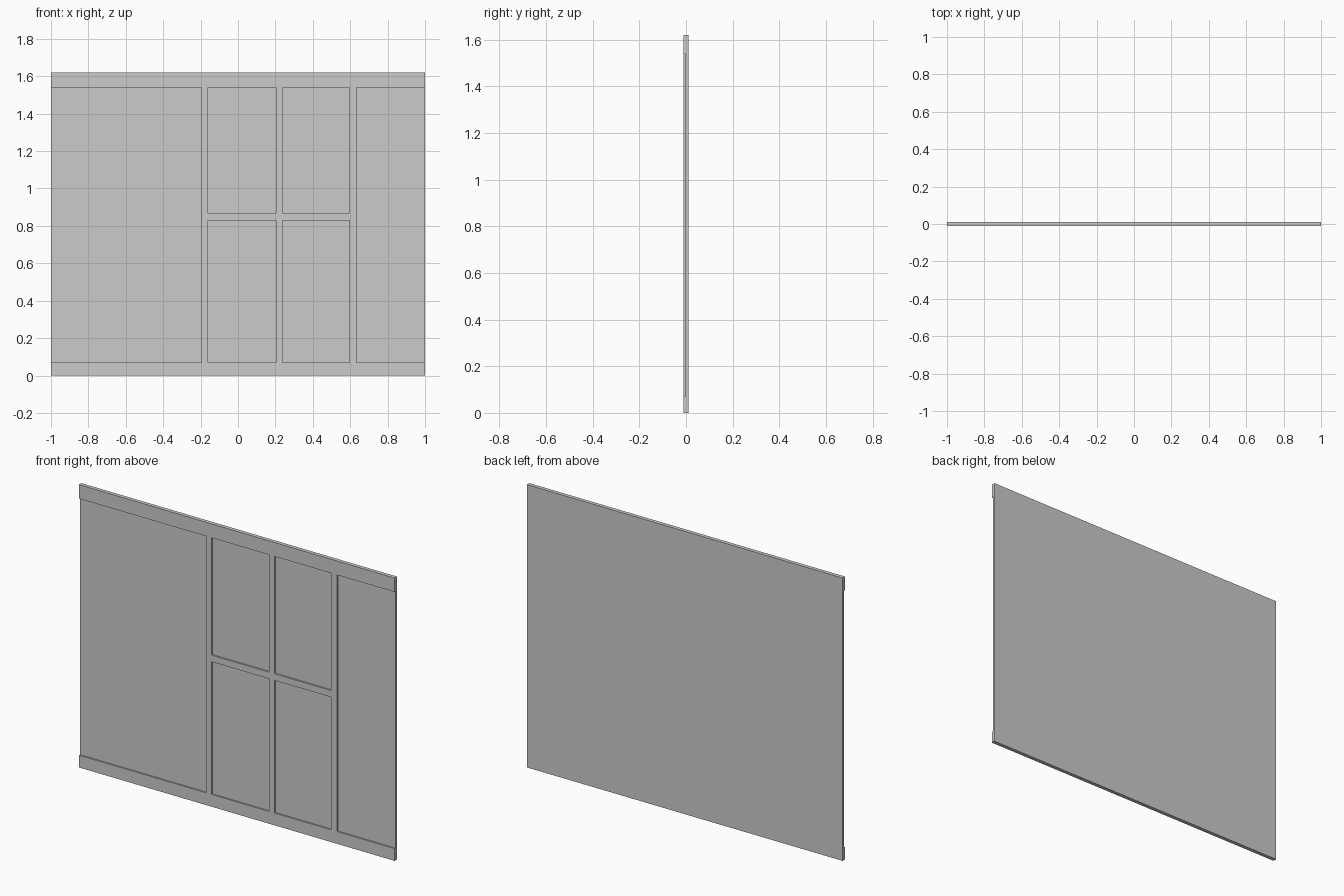
import bpy, bmesh
from math import radians

if "Cube" in bpy.data.objects:
    bpy.data.objects.remove(bpy.data.objects["Cube"])

# Grid lines of the wall: ends and uprights, rails and cross bar, recess depth
XS = [-1.0, -0.195, -0.16, 0.203, 0.238, 0.597, 0.634, 1.0]
ZS = [0.0, 0.07, 0.83, 0.868, 1.54, 1.62]
YS = [-0.011, -0.002, 0.011]


def solid(i, j, k):
    """True where the cell (x, y, z index) is filled."""
    if not (0 <= i < 7 and 0 <= j < 2 and 0 <= k < 5):
        return False
    if j == 1:                       # backing panel
        return True
    rail = k in (0, 4)               # bottom and top rails
    upright = i in (1, 3, 5)
    cross_bar = k == 2 and 1 <= i <= 5
    return rail or upright or cross_bar


# One watertight shell: a face wherever a filled cell meets empty space
bm = bmesh.new()
for i in range(7):
    for j in range(2):
        for k in range(5):
            if not solid(i, j, k):
                continue
            for axis in range(3):
                for side in (0, 1):
                    n = [i, j, k]
                    n[axis] += 2 * side - 1
                    if solid(*n):
                        continue
                    u, v = (axis + 1) % 3, (axis + 2) % 3
                    corners = []
                    for du, dv in ((0, 0), (1, 0), (1, 1), (0, 1)):
                        c = [i, j, k]
                        c[axis] += side
                        c[u] += du
                        c[v] += dv
                        corners.append(bm.verts.new((XS[c[0]], YS[c[1]], ZS[c[2]])))
                    bm.faces.new(corners if side else corners[::-1])

bmesh.ops.remove_doubles(bm, verts=bm.verts[:], dist=1e-5)
bmesh.ops.recalc_face_normals(bm, faces=bm.faces[:])

mesh = bpy.data.meshes.new("framed_wall_panel")
bm.to_mesh(mesh)
bm.free()
bpy.context.collection.objects.link(bpy.data.objects.new("framed_wall_panel", mesh))
